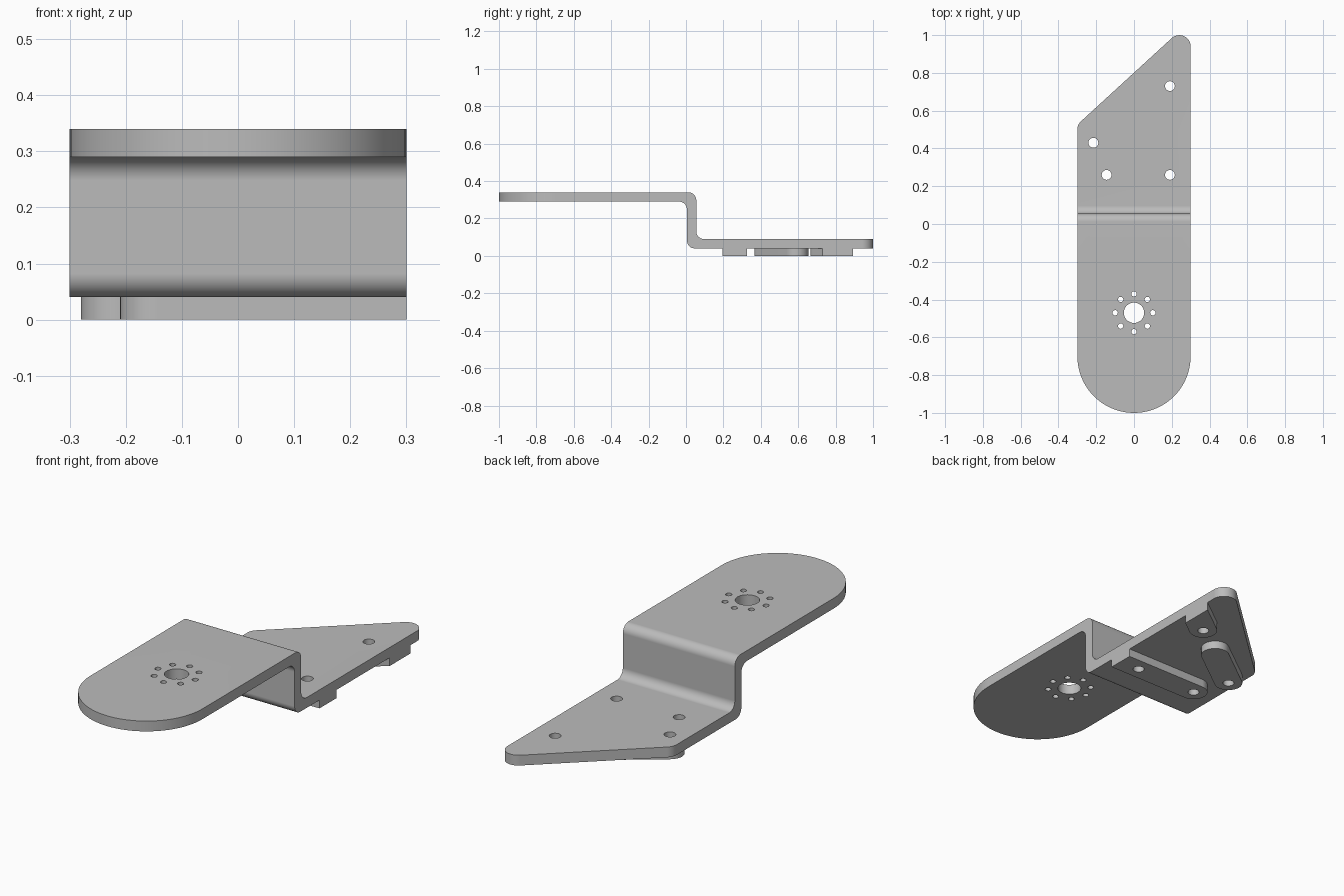
import bpy, bmesh, math
from mathutils import Vector, Matrix

if "Cube" in bpy.data.objects:
    bpy.data.objects.remove(bpy.data.objects["Cube"])

steel = bpy.data.materials.new("grey_metal")
steel.use_nodes = True
GREY = (0.5, 0.5, 0.5, 1)
steel.diffuse_color = GREY
steel.node_tree.nodes["Principled BSDF"].inputs["Base Color"].default_value = GREY


def rounded(corners, steps=10):
    """Polygon from (x, y, radius) corners, each replaced by a tangent arc."""
    out = []
    for i, (x, y, r) in enumerate(corners):
        p = Vector((x, y))
        u = (Vector(corners[i - 1][:2]) - p).normalized()
        v = (Vector(corners[(i + 1) % len(corners)][:2]) - p).normalized()
        arc = [p]
        if r:
            half = u.angle(v) / 2
            centre = p + (u + v).normalized() * r / math.sin(half)
            start = p + u * r / math.tan(half) - centre
            sweep = start.angle_signed(p + v * r / math.tan(half) - centre)
            arc = [centre + Matrix.Rotation(-sweep * k / steps, 2) @ start for k in range(steps + 1)]
        out += [q for q in arc if not out or (q - out[-1]).length > 1e-4]
    if (out[0] - out[-1]).length < 1e-4:
        out.pop()
    return out


def prism(name, points, low, high, along_x=False):
    """Extrude a polygon along z, or along x when the points are (y, z)."""
    bm = bmesh.new()
    place = (lambda p: (low, p.x, p.y)) if along_x else (lambda p: (p.x, p.y, low))
    face = bm.faces.new([bm.verts.new(place(p)) for p in points])
    top = bmesh.ops.extrude_face_region(bm, geom=[face])["geom"]
    step = Vector((high - low, 0, 0)) if along_x else Vector((0, 0, high - low))
    bmesh.ops.translate(bm, vec=step, verts=[g for g in top if isinstance(g, bmesh.types.BMVert)])
    bmesh.ops.recalc_face_normals(bm, faces=bm.faces)
    return to_object(name, bm)


def to_object(name, bm):
    mesh = bpy.data.meshes.new(name)
    bm.to_mesh(mesh)
    bm.free()
    mesh.materials.append(steel)
    obj = bpy.data.objects.new(name, mesh)
    bpy.context.collection.objects.link(obj)
    return obj


def select(obj):
    bpy.ops.object.select_all(action="DESELECT")
    obj.select_set(True)
    bpy.context.view_layer.objects.active = obj


def boolean(obj, other, operation):
    select(obj)
    mod = obj.modifiers.new("cut", "BOOLEAN")
    mod.object, mod.operation, mod.solver = other, operation, "EXACT"
    bpy.ops.object.modifier_apply(modifier=mod.name)


# Bent sheet: stepped side profile trimmed by the plan outline
BEND = 0.042
bracket = prism("bent_bracket", rounded([
    (-1.1, 0.29, 0), (0.005, 0.29, BEND), (0.005, 0.04, BEND), (1.1, 0.04, 0),
    (1.1, 0.09, 0), (0.055, 0.09, BEND), (0.055, 0.34, BEND), (-1.1, 0.34, 0)]),
    -0.4, 0.4, along_x=True)
outline = prism("outline_cutter", rounded([
    (-0.3, -1, 0.3), (0.3, -1, 0.3), (0.3, 1.076, 0.06), (-0.3, 0.526, 0.06)], 20), -0.2, 0.6)
boolean(bracket, outline, "INTERSECT")

# Raised pads under the lower plate
PAD_R = 0.065


def pad(name, start, angle, length=None):
    """Round-ended bar; without a length it runs flush to the plate's side."""
    a = Vector(start)
    d = Vector((math.cos(angle), math.sin(angle)))
    n = Vector((-d.y, d.x)) * PAD_R
    corners = []
    for side, order in ((1, 1), (-1, -1)):
        base = a + n * side
        reach = length + PAD_R if length else (0.3 - base.x) / d.x
        pair = [(*(base - d * PAD_R), PAD_R), (*(base + d * reach), PAD_R if length else 0)]
        corners += pair[::order]
    return prism(name, rounded(corners, 12), 0, 0.04)


bolts = [(0.19, 0.73), (-0.215, 0.43), (-0.145, 0.26), (0.19, 0.26)]
slope = math.atan2(0.3, 0.405)
parts = [bracket,
         pad("cross_pad", bolts[2], 0),
         pad("slanted_pad", bolts[1], slope, 0.267),
         pad("corner_pad", bolts[0], slope)]

# Bolt holes, central bore and the ring of small holes
holes = [(x, y, 0.026) for x, y in bolts] + [(0, -0.47, 0.054)]
for k in range(8):
    t = k * math.pi / 4
    holes.append((0.1 * math.cos(t), -0.47 + 0.1 * math.sin(t), 0.014))
bm = bmesh.new()
for x, y, r in holes:
    bmesh.ops.create_cone(bm, cap_ends=True, segments=32, radius1=r, radius2=r, depth=1,
                          matrix=Matrix.Translation((x, y, 0.2)))
drill = to_object("hole_cutter", bm)

for part in parts:
    boolean(part, drill, "DIFFERENCE")
    select(part)
    bpy.ops.object.shade_smooth_by_angle(angle=math.radians(30))
    part.modifiers.new("even_normals", "WEIGHTED_NORMAL").keep_sharp = True

for cutter in (outline, drill):
    bpy.data.objects.remove(cutter)
